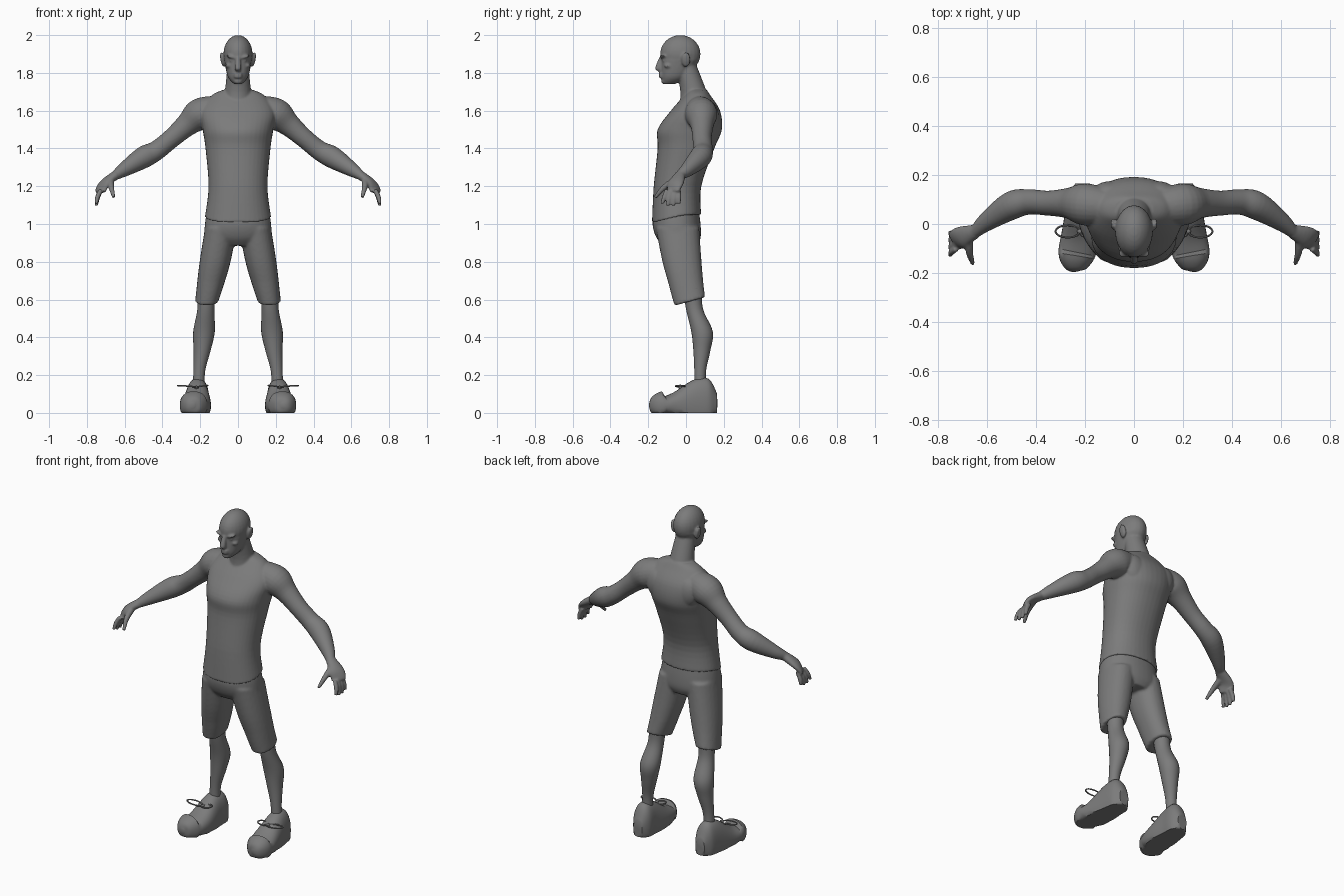
import bpy, bmesh, math
from mathutils import Vector, Matrix

if "Cube" in bpy.data.objects:
    bpy.data.objects.remove(bpy.data.objects["Cube"])

tone = (.2, .2, .2, 1)
grey = bpy.data.materials.new("plain grey")
grey.use_nodes = True
grey.diffuse_color = tone
grey.node_tree.nodes["Principled BSDF"].inputs["Base Color"].default_value = tone


def spline(keys, steps):
    """Smooth in-between values through the key tuples."""
    rows = []
    last = len(keys) - 1
    for i in range(last):
        before, start, end, after = keys[max(i - 1, 0)], keys[i], keys[i + 1], keys[min(i + 2, last)]
        for step in range(steps):
            t = step / steps
            ease_out = t * (1 - t) ** 2 / 2
            ease_in = t * t * (t - 1) / 2
            blend = t * t * (3 - 2 * t)
            rows.append([s + (e - s) * blend + (e - b) * ease_out + (a - s) * ease_in
                         for b, s, e, a in zip(before, start, end, after)])
    rows.append(list(keys[last]))
    return rows


def loft(bm, keys, side=1, level=False, power=2, sides=24, steps=5, bend=None):
    """Skin a tube through keys of x, y, z, width radius and, if not round, depth radius."""
    rows = spline(keys, steps)
    centres = [Vector(row[:3]) for row in rows]
    rings = []
    for i, row in enumerate(rows):
        across, along = Vector((1, 0, 0)), Vector((0, 1, 0))
        if not level:
            direction = centres[min(i + 1, len(rows) - 1)] - centres[max(i - 1, 0)]
            direction.normalize()
            across = Vector((0, 0, 1)).cross(direction).normalized()
            along = direction.cross(across)
        ring = []
        for k in range(sides):
            angle = math.tau * k / sides
            c, s = (math.copysign(abs(f) ** (2 / power), f) for f in (math.cos(angle), math.sin(angle)))
            point = centres[i] + across * row[3] * c + along * row[-1] * s
            if bend:
                bend(point)
            point.x *= side
            ring.append(bm.verts.new(point))
        rings.append(ring)
    for lower, upper in zip(rings, rings[1:]):
        for k in range(sides):
            bm.faces.new((lower[k - 1], lower[k], upper[k], upper[k - 1]))
    bm.faces.new(rings[0])
    bm.faces.new(rings[-1])


def ball(bm, place, size, tilt=0):
    matrix = Matrix.Translation(place) @ Matrix.Rotation(tilt, 4, "Y") @ Matrix.Diagonal((*size, 1))
    bmesh.ops.create_uvsphere(bm, u_segments=24, v_segments=16, radius=1, matrix=matrix)


def finish(name, bm, voxel=0):
    """Make the object; a voxel size fuses its overlapping volumes into one skin."""
    bmesh.ops.recalc_face_normals(bm, faces=bm.faces)
    mesh = bpy.data.meshes.new(name)
    bm.to_mesh(mesh)
    bm.free()
    mesh.materials.append(grey)
    part = bpy.data.objects.new(name, mesh)
    bpy.context.collection.objects.link(part)
    bpy.ops.object.select_all(action="DESELECT")
    part.select_set(True)
    bpy.context.view_layer.objects.active = part
    if voxel:
        fuse = part.modifiers.new("fuse", "REMESH")
        fuse.mode = "VOXEL"
        fuse.voxel_size = voxel
        fuse.use_smooth_shade = True
        relax = part.modifiers.new("relax", "SMOOTH")
        relax.iterations = 4
        bpy.ops.object.shade_smooth()
    else:
        bpy.ops.object.shade_smooth_by_angle(angle=math.radians(40))


def drop_shirt_hem(point):
    point.z -= max(0, 1.2 - point.z) * max(0, -point.y) * 1.6


def tilt_shorts_hem(point):
    point.z += max(0, .7 - point.z) * (point.y - .02) * 2.5


def flatten_sole(point):
    point.z = max(point.z, 0)


# Shirt trunk
body = bmesh.new()
loft(body, [(0, -.05, 1.05, .175, .13), (0, -.045, 1.2, .156, .126), (0, 0, 1.4, .172, .15),
            (0, .02, 1.5, .187, .17), (0, .05, 1.6, .2, .13), (0, .06, 1.68, .14, .07),
            (0, .06, 1.71, .08, .05)], level=True, power=2.2, sides=40, bend=drop_shirt_hem)

# Neck, skull and jaw
loft(body, [(0, .05, 1.6, .09), (0, .04, 1.7, .07), (0, 0, 1.84, .056)], level=True)
ball(body, (0, -.03, 1.9), (.077, .107, .1))
loft(body, [(0, -.09, 1.74, .02, .03), (0, -.06, 1.78, .054, .07), (0, -.03, 1.87, .074, .1)],
     level=True, power=2.2)

# Nose, lips and chin
loft(body, [(0, -.13, 1.885, .011), (0, -.146, 1.825, .018), (0, -.138, 1.81, .012)], level=True)
for height in (1.793, 1.779):
    ball(body, (0, -.13, height), (.024, .014, .008))
ball(body, (0, -.114, 1.755), (.024, .018, .014))

# Arm joints on the left
shoulder = Vector((.2, .08, 1.58))
elbow = Vector((.43, .09, 1.39))
wrist = Vector((.645, -.03, 1.26))
knuckles = Vector((.73, -.07, 1.17))

for side in (1, -1):
    # Brow, eye, cheekbone, ear and shoulder blade
    ball(body, (side * .034, -.12, 1.884), (.03, .018, .008), -side / 4)
    ball(body, (side * .032, -.112, 1.866), (.015, .014, .01))
    ball(body, (side * .047, -.095, 1.84), (.02, .022, .013), side / 3)
    ball(body, (side * .082, 0, 1.87), (.011, .024, .04), side / 5)
    ball(body, (side * .095, .125, 1.56), (.075, .05, .09), side / 3)

    # Arm
    loft(body, [(.1, .07, 1.61, .07), (*shoulder, .086), (.27, .085, 1.525, .062), (.35, .085, 1.455, .051),
                (*elbow, .052), (.5, .075, 1.353, .058), (.6, .01, 1.29, .039), (*wrist, .026)], side=side)

    # Palm
    palm = wrist.lerp(knuckles, .6) + Vector((.01, 0, .01))
    loft(body, [(*wrist, .028, .025), (*palm, .045, .021), (*knuckles, .042, .014)], side=side)

    # Fingers, fanned about the middle of the hand
    for finger in range(4):
        fan = finger - 1.5
        root = knuckles + Vector((-.005, fan * .021, .01))
        tip = root + Vector((.025, fan * .009 - .012, abs(fan) * .01 - .088))
        middle = root.lerp(tip, .5) + Vector((.006, 0, 0))
        loft(body, [(*root, .012), (*middle, .013), (*tip, .009)], side=side, sides=12)

    # Thumb
    loft(body, [(.675, -.06, 1.23, .02), (.67, -.12, 1.19, .015), (.657, -.163, 1.14, .009)],
         side=side, sides=12)
finish("upper_body", body, voxel=.006)

# Shorts
shorts = bmesh.new()
loft(shorts, [(0, -.05, 1.09, .16, .115), (0, -.05, 1, .175, .127), (0, -.04, .93, .172, .118),
              (0, -.03, .885, .11, .09)], level=True, power=2.2, sides=40)
for side in (1, -1):
    loft(shorts, [(.09, -.045, .98, .085, .115), (.125, -.018, .78, .081, .102), (.166, .02, .59, .061, .081)],
         side=side, level=True, power=2.2, bend=tilt_shorts_hem)
finish("shorts", shorts, voxel=.008)

for side, label in ((1, "left"), (-1, "right")):
    # Lower leg
    leg = bmesh.new()
    loft(leg, [(.165, .035, .66, .05), (.17, .045, .55, .045), (.18, .085, .43, .057),
               (.19, .084, .33, .045), (.205, .075, .22, .031), (.21, .075, .1, .032)], side=side, level=True)
    finish(label + "_lower_leg", leg)

    # Shoe with a flat sole
    shoe = bmesh.new()
    loft(shoe, [(.21, .165, .05, .03, .05), (.21, .125, .05, .056, .125), (.215, .06, .05, .064, .13),
                (.22, -.05, .04, .077, .075), (.235, -.13, .04, .074, .042), (.24, -.18, .04, .045, .026),
                (.24, -.195, .04, .01)], side=side, power=2.3, sides=32, bend=flatten_sole)
    finish(label + "_shoe", shoe)

    # Lace bow of two loops and a knot
    lace = bmesh.new()
    knot = Vector((.22, -.03, .135))
    for reach in (.1, -.06):
        turns = [math.tau * k / 8 for k in range(9)]
        loft(lace, [(knot.x + reach * (1 - math.cos(a)) / 2, knot.y + math.sin(a) / 40,
                     knot.z + .01 * math.sin(a / 2), .004) for a in turns], side=side, sides=8)
    ball(lace, (side * knot.x, knot.y, knot.z), (.012, .01, .009))
    finish(label + "_lace", lace)
